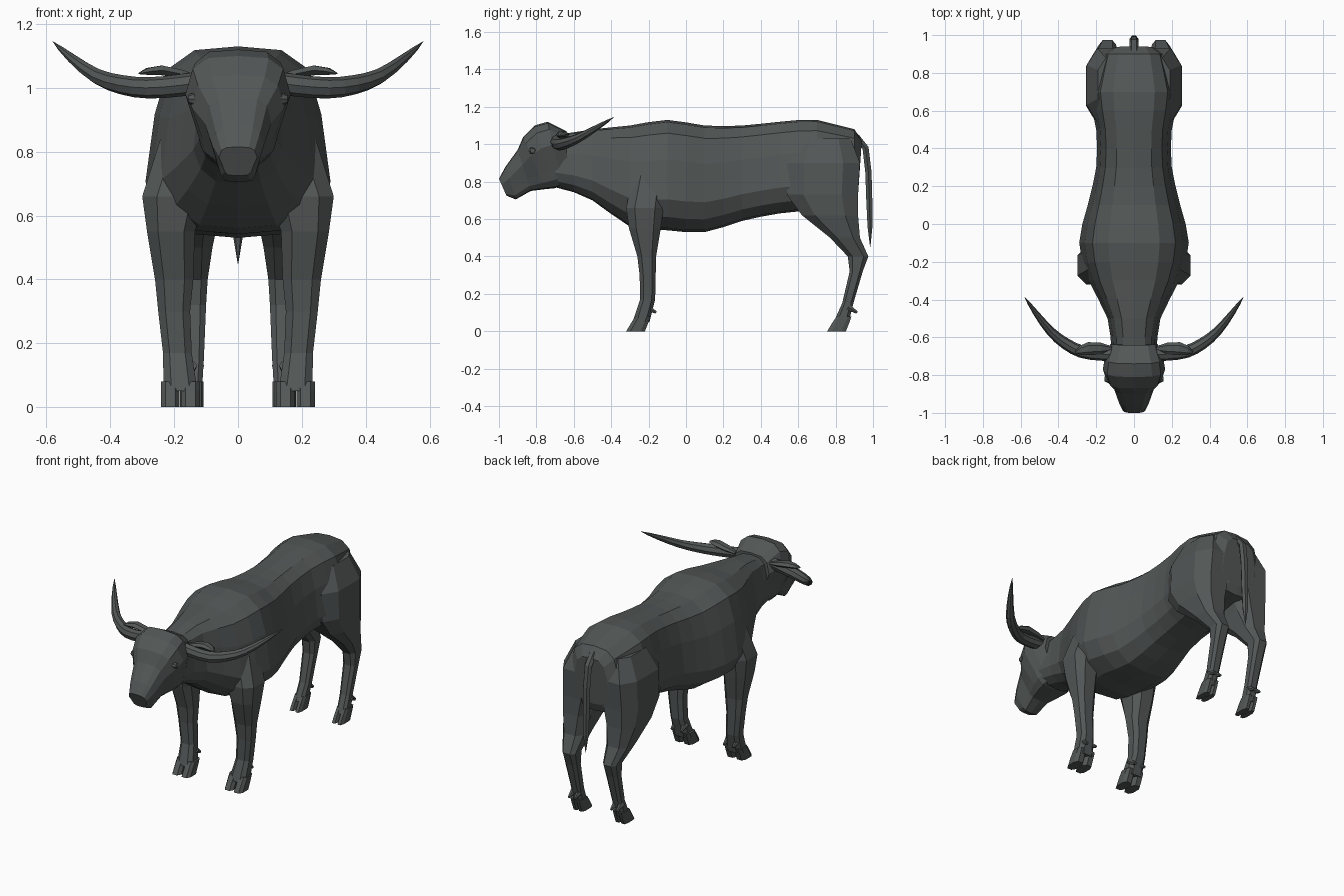
import bpy, bmesh, math
from mathutils import Vector

cube = bpy.data.objects.get("Cube")
if cube:
    bpy.data.objects.remove(cube, do_unlink=True)

GREY = (.085, .095, .093, 1)
hide = bpy.data.materials.new("dark grey hide")
hide.use_nodes = True
hide.diffuse_color = GREY
hide.node_tree.nodes["Principled BSDF"].inputs["Base Color"].default_value = GREY


def loft(name, rings, mirrored=False):
    """Skin a list of equal-sized rings, cap both ends, optionally mirror across x."""
    bm = bmesh.new()
    loops = [[bm.verts.new(point) for point in ring] for ring in rings]
    for lower, upper in zip(loops, loops[1:]):
        for i in range(len(lower)):
            bm.faces.new((lower[i - 1], lower[i], upper[i], upper[i - 1]))
    bm.faces.new(loops[0])
    bm.faces.new(loops[-1])
    bmesh.ops.recalc_face_normals(bm, faces=bm.faces)
    mesh = bpy.data.meshes.new(name)
    bm.to_mesh(mesh)
    bm.free()
    mesh.materials.append(hide)
    part = bpy.data.objects.new(name, mesh)
    bpy.context.collection.objects.link(part)
    if mirrored:
        mirror = part.modifiers.new("mirror", "MIRROR")
        mirror.use_mirror_merge = False


def halved(keys):
    """Insert one smoothly curved key between each neighbouring pair of keys."""
    keys = [Vector(key) for key in keys]
    result = []
    for i, (here, there) in enumerate(zip(keys, keys[1:])):
        before = keys[max(i - 1, 0)]
        after = keys[min(i + 2, len(keys) - 1)]
        middle = (here + there) / 2
        result += [here, middle + (middle - (before + after) / 2) / 8]
    return result + [keys[-1]]


def trunk_ring(top, low, width, shape):
    """Symmetric slice from a top to a low point; shape lists width ratios going down."""
    top, low = Vector((0, *top)), Vector((0, *low))
    spine, shoulder, flank, belly = (width * ratio for ratio in shape)
    half = ((0, 0), (.02, spine), (.12, (spine + 2 * shoulder) / 3), (.36, shoulder),
            (.72, flank), (.88, (2 * flank + belly) / 3), (.98, belly), (1, 0))
    right = [top.lerp(low, t) + Vector((x, 0, 0)) for t, x in half]
    left = [Vector((-p.x, p.y, p.z)) for p in right[-2:0:-1]]
    return right + left


def limb_ring(z, y, depth, x, width, sides=8):
    """Level, slightly squared slice of a leg, given its centre and half sizes."""
    def squared(wave):
        return math.copysign(abs(wave / math.cos(math.pi / sides)) ** .7, wave)
    angles = [math.tau * (k + .5) / sides for k in range(sides)]
    return [(x + width * squared(math.cos(a)), y + depth * squared(math.sin(a)), z)
            for a in angles]


def tube(name, path, radius, sides=6, flat=1, mirrored=False):
    """Tube along a path; radius is a function of the fraction travelled."""
    last = len(path) - 1
    rings = []
    for i, point in enumerate(path):
        way = (path[min(i + 1, last)] - path[max(i - 1, 0)]).normalized()
        steep = abs(way.z) > abs(way.x) + abs(way.y)
        side = way.cross(Vector((0, steep, not steep))).normalized()
        up = side.cross(way) * flat
        ring = []
        for k in range(sides):
            angle = math.tau * k / sides
            spoke = side * math.cos(angle) + up * math.sin(angle)
            ring.append(point + spoke * radius(i / last))
        rings.append(ring)
    loft(name, rings, mirrored)


# Torso and neck: evenly spaced slices (top height, low height, half width)
slices = [(1.05, .77, .12), (1.08, .7, .14), (1.1, .56, .24),
          (1.13, .54, .29), (1.1, .53, .245), (1.1, .59, .2),
          (1.12, .63, .2), (1.13, .65, .235), (1.08, .68, .18)]
build = (.47, .9, 1, .5)
body = []
for i, (top, low, width) in enumerate(halved(slices)):
    y = i / 10 - .7
    body.append(trunk_ring((y, top), (y, low), width, build))
# Rounded rump closing the torso
body.append(trunk_ring((.94, 1.02), (.92, .73), .12, build))
loft("body", body)

# Head: tilted slices from the muzzle to the back of the skull
skull = [((-1, .815), (-.96, .725), .06), ((-.965, .88), (-.91, .705), .08),
         ((-.9, .97), (-.83, .75), .105), ((-.87, 1.04), (-.75, .76), .145),
         ((-.81, 1.1), (-.7, .765), .165), ((-.74, 1.12), (-.66, .78), .155),
         ((-.64, 1.07), (-.63, .8), .125)]
loft("head", [trunk_ring(top, low, width, (.58, 1, .77, .5)) for top, low, width in skull])

# Legs: shoulder or haunch down to the fetlock
front_leg = [(.85, -.19, .09, .14, .1), (.66, -.22, .1, .2, .1),
             (.55, -.22, .085, .21, .075), (.4, -.21, .05, .2, .06),
             (.3, -.205, .043, .2, .05), (.17, -.205, .04, .19, .045),
             (.05, -.24, .045, .18, .053)]
hind_leg = [(1.03, .74, .14, .1, .09), (.9, .735, .195, .13, .12),
            (.73, .73, .19, .14, .115), (.62, .77, .15, .15, .095),
            (.5, .85, .08, .15, .07), (.4, .92, .055, .14, .045),
            (.32, .91, .035, .14, .04), (.15, .865, .03, .14, .033),
            (.05, .83, .04, .145, .032)]

# Each leg gets a cloven hoof and a pair of dewclaws
for leg, sections, toe_y in (("front", front_leg, -.27), ("hind", hind_leg, .805)):
    loft(leg + "_leg", [limb_ring(*section) for section in sections], True)
    ankle_x, ankle_width = sections[-1][3:]
    for place, side in (("inner", -1), ("outer", 1)):
        x = ankle_x + side * ankle_width * .6
        hoof = [limb_ring(z, toe_y + z / 2, depth, x, ankle_width * .55)
                for z, depth in ((0, .05), (.05, .045), (.08, .04))]
        loft(f"{leg}_{place}_hoof", hoof, True)
        claw = [Vector((x, toe_y + .06, .13)), Vector((x, toe_y + .11, .1))]
        tube(f"{leg}_{place}_dewclaw", claw, lambda t: .02 - t / 80, mirrored=True)

# Sweeping horns that taper to a point
horn = halved(halved([(.1, -.69, 1.02), (.28, -.675, 1), (.44, -.57, 1.035),
                      (.58, -.385, 1.145)]))
tube("horn", horn, lambda t: .034 * (1.02 - t ** 3), sides=8, mirrored=True)

# Leaf-shaped ears behind the horns
ear = halved([(.12, -.66, 1.03), (.24, -.66, 1.055), (.31, -.68, 1.045)])
tube("ear", ear, lambda t: .035 * math.sin(.4 + 2.6 * t), flat=.5, mirrored=True)

# Slightly raised eyes
eye = [Vector((.12, -.82, .965)), Vector((.155, -.82, .965))]
tube("eye", eye, lambda t: .03 - t / 60, sides=8, mirrored=True)

# Hanging tail with a pointed end
tail = halved([(0, .87, 1.06), (0, .96, .98), (0, .98, .7), (0, .985, .45)])
tube("tail", tail, lambda t: .023 * (1.05 - t ** 8), flat=.8)
